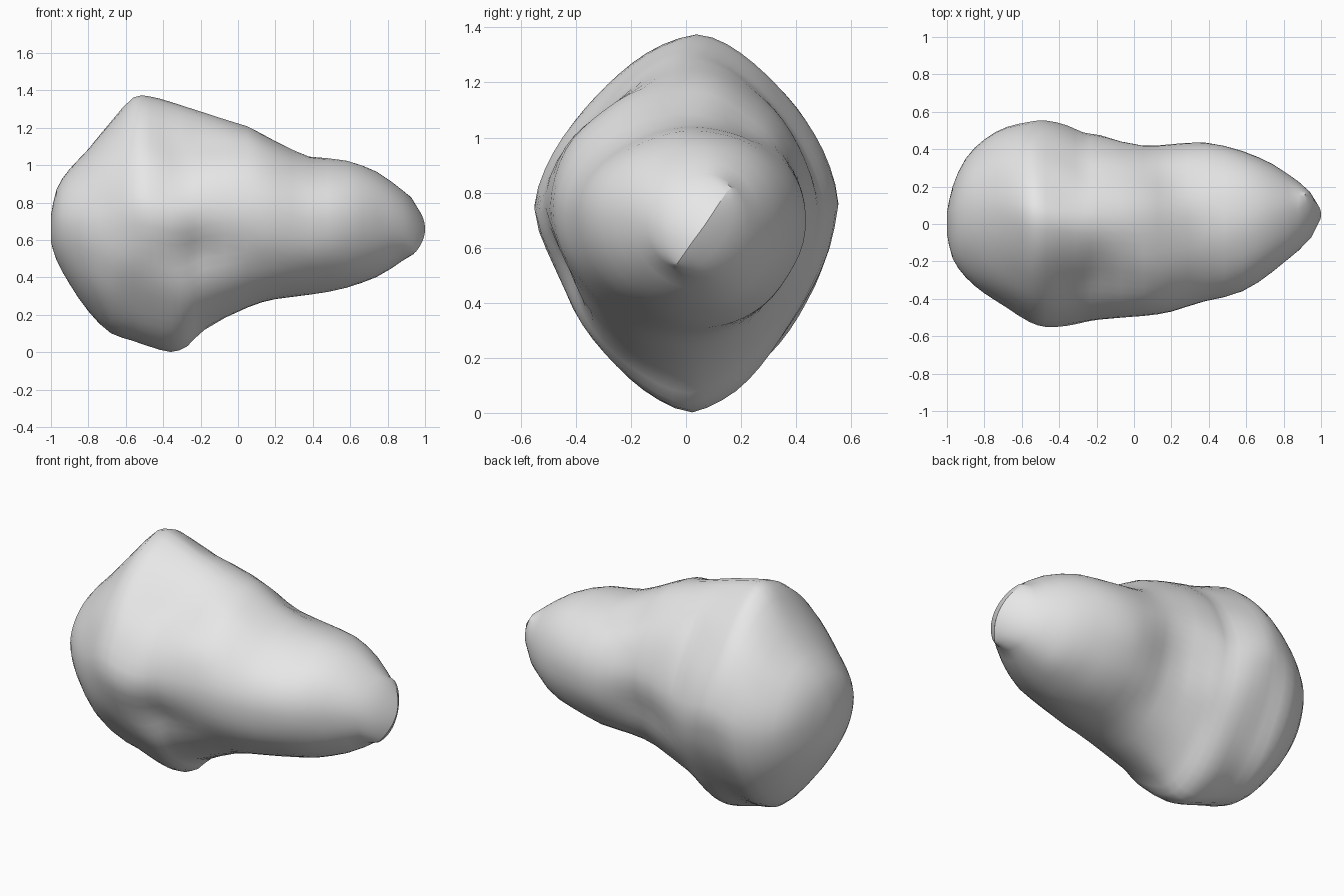
import bpy, bmesh, math
from mathutils import Vector, noise

cube = bpy.data.objects.get("Cube")
if cube:
    bpy.data.objects.remove(cube, do_unlink=True)

SIDES = 56

# Outline of the rock along its length: x, top z, bottom z, back y, front y
OUTLINE = [
    (-1.00, 0.73, 0.59, 0.06, -0.05),
    (-0.97, 0.87, 0.49, 0.20, -0.18),
    (-0.90, 0.98, 0.36, 0.35, -0.28),
    (-0.80, 1.09, 0.22, 0.45, -0.37),
    (-0.68, 1.23, 0.10, 0.52, -0.45),
    (-0.56, 1.36, 0.06, 0.55, -0.52),
    (-0.47, 1.37, 0.03, 0.555, -0.55),
    (-0.36, 1.34, 0.00, 0.53, -0.545),
    (-0.27, 1.31, 0.03, 0.49, -0.53),
    (-0.18, 1.28, 0.12, 0.475, -0.515),
    (0.05, 1.21, 0.24, 0.42, -0.49),
    (0.20, 1.13, 0.28, 0.425, -0.465),
    (0.38, 1.05, 0.31, 0.435, -0.415),
    (0.58, 1.025, 0.345, 0.39, -0.36),
    (0.74, 0.965, 0.40, 0.32, -0.26),
    (0.88, 0.87, 0.49, 0.23, -0.14),
]

# Hollows: centre, radius, depth
HOLLOWS = [
    ((-0.20, -0.50, 0.50), 0.15, 0.05),
    ((0.20, 0.22, 1.05), 0.15, 0.035),
    ((-0.18, -0.25, 1.10), 0.20, 0.04),
    ((-0.03, 0.42, 0.58), 0.13, 0.03),
]


def spline(a, b, c, d, t):
    return 0.5 * (2 * b + (c - a) * t + (2 * a - 5 * b + 4 * c - d) * t * t
                  + (3 * b - a - 3 * c + d) * t ** 3)


def section(x, top, bottom, back, front):
    """Ring of four rounded quarters, more diamond-shaped at the thick end."""
    yc = (back + front) / 2 + 0.03
    zc = bottom + 0.54 * (top - bottom)
    power = 2 - 0.5 * math.exp(-((x + 0.42) / 0.33) ** 2)
    ring = []
    for i in range(SIDES):
        a = 2 * math.pi * i / SIDES
        c, s = math.cos(a), math.sin(a)
        r = (abs(c) ** power + abs(s) ** power) ** (-1 / power)
        y = yc + r * c * ((back - yc) if c > 0 else (yc - front))
        z = zc + r * s * ((top - zc) if s > 0 else (zc - bottom))
        ring.append(Vector((x, y, z)))
    return ring


def weather(p):
    """Press in the hollows and roughen the surface slightly."""
    inward = (Vector((p.x, 0.02, 0.7)) - p).normalized()
    push = 0.008 * noise.noise(p * 5)
    for centre, radius, depth in HOLLOWS:
        push += depth * math.exp(-((p - Vector(centre)).length / radius) ** 2)
    return p + inward * push


# Body rings, smoothly interpolated along the outline
rings = []
last = len(OUTLINE) - 1
for i in range(last):
    quad = [OUTLINE[min(max(i + k, 0), last)] for k in (-1, 0, 1, 2)]
    for t in (0, 0.5):
        rings.append(section(*(spline(*v, t) for v in zip(*quad))))
rings.append(section(*OUTLINE[-1]))

# Nose closes on a slanted, curved ridge
centre = Vector((0.88, 0.05, 0.66))
slant = Vector((0, 0.57, 0.82))
ridge, middle = [], []
for p in rings[-1]:
    t = (p - centre).dot(slant) * 0.9
    q = centre + slant * t
    q.x = 1.0 - 2.2 * t * t
    ridge.append(q)
    middle.append(p.lerp(q, 0.5) + Vector((0.015, 0, 0)))
rings += [middle, ridge]

# Skin the rings into one closed surface
bm = bmesh.new()
loops = [[bm.verts.new(weather(p)) for p in ring] for ring in rings]
for a, b in zip(loops, loops[1:]):
    for i in range(SIDES):
        j = (i + 1) % SIDES
        bm.faces.new((a[i], a[j], b[j], b[i]))
bm.faces.new(loops[0])
bmesh.ops.remove_doubles(bm, verts=bm.verts, dist=0.0005)
bmesh.ops.recalc_face_normals(bm, faces=bm.faces)

mesh = bpy.data.meshes.new("rock")
bm.to_mesh(mesh)
bm.free()
rock = bpy.data.objects.new("rock", mesh)
bpy.context.collection.objects.link(rock)

# Plain grey stone
stone = bpy.data.materials.new("grey_stone")
stone.use_nodes = True
colour = (0.8, 0.8, 0.8, 1)
stone.diffuse_color = colour
stone.node_tree.nodes["Principled BSDF"].inputs["Base Color"].default_value = colour
mesh.materials.append(stone)

bpy.ops.object.select_all(action='DESELECT')
rock.select_set(True)
bpy.context.view_layer.objects.active = rock
bpy.ops.object.shade_smooth_by_angle(angle=math.radians(40))
